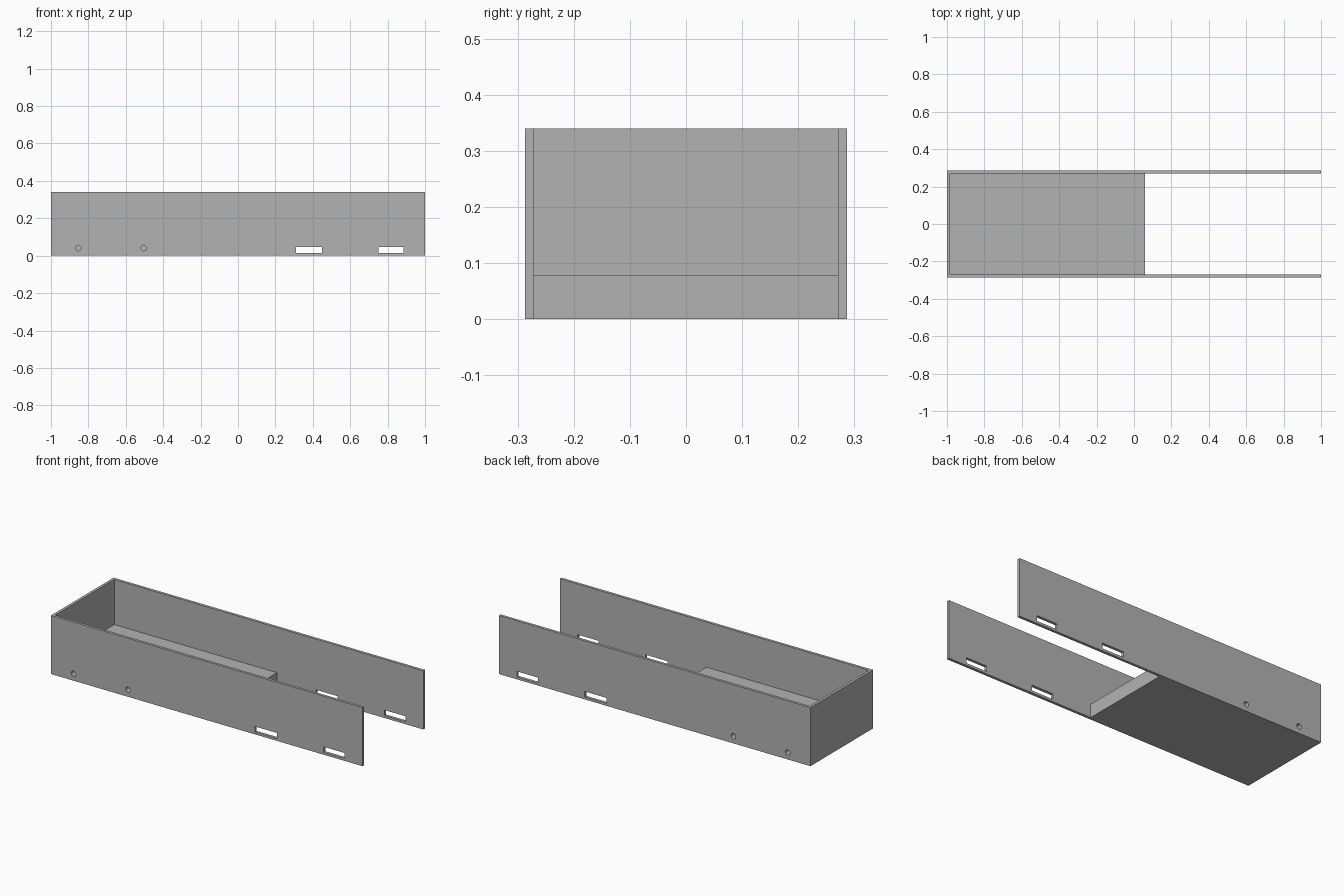
import bpy
import bmesh
import math
from mathutils import Matrix, Vector

default = bpy.data.objects.get("Cube")
if default:
    bpy.data.objects.remove(default, do_unlink=True)

LENGTH, HALF_WIDTH, HEIGHT, WALL = 1.0, 0.287, 0.34, 0.016
INNER = HALF_WIDTH - WALL

grey = bpy.data.materials.new("plain grey")
grey.use_nodes = True
colour = (0.45, 0.45, 0.45, 1)
grey.diffuse_color = colour
grey.node_tree.nodes["Principled BSDF"].inputs["Base Color"].default_value = colour


def finish(name, bm):
    bmesh.ops.recalc_face_normals(bm, faces=bm.faces)
    mesh = bpy.data.meshes.new(name)
    bm.to_mesh(mesh)
    bm.free()
    mesh.materials.append(grey)
    obj = bpy.data.objects.new(name, mesh)
    bpy.context.collection.objects.link(obj)
    return obj


def box(name, low, high):
    low, high = Vector(low), Vector(high)
    bm = bmesh.new()
    place = Matrix.Translation((low + high) / 2) @ Matrix.Diagonal((high - low).to_4d())
    bmesh.ops.create_cube(bm, size=1, matrix=place)
    return finish(name, bm)


def peg(name, x, y, z, radius, depth):
    bm = bmesh.new()
    place = Matrix.Translation((x, y, z)) @ Matrix.Rotation(math.pi / 2, 4, 'X')
    bmesh.ops.create_cone(bm, cap_ends=True, segments=32, radius1=radius,
                          radius2=radius, depth=depth, matrix=place)
    return finish(name, bm)


def combine(target, tool, operation):
    mod = target.modifiers.new(operation, 'BOOLEAN')
    mod.operation, mod.solver, mod.object = operation, 'EXACT', tool
    bpy.context.view_layer.objects.active = target
    bpy.ops.object.modifier_apply(modifier=mod.name)
    bpy.data.objects.remove(tool, do_unlink=True)


# U-shaped walls, open at the left end
outline = [(LENGTH, HALF_WIDTH), (-LENGTH, HALF_WIDTH), (-LENGTH, -HALF_WIDTH),
           (LENGTH, -HALF_WIDTH), (LENGTH, -INNER), (WALL - LENGTH, -INNER),
           (WALL - LENGTH, INNER), (LENGTH, INNER)]
bm = bmesh.new()
face = bm.faces.new([bm.verts.new((x, y, 0)) for x, y in outline])
raised = bmesh.ops.extrude_face_region(bm, geom=[face])["geom"]
bmesh.ops.translate(bm, vec=(0, 0, HEIGHT),
                    verts=[v for v in raised if isinstance(v, bmesh.types.BMVert)])
tray = finish("tray_body", bm)

# Thick floor block
floor = box("floor_block", (WALL / 2 - LENGTH, -INNER - WALL / 2, 0),
            (0.06, INNER + WALL / 2, 0.078))
combine(tray, floor, 'UNION')

# Slots and blind screw holes in both long walls
for side in (-1, 1):
    y = side * HALF_WIDTH
    for start, end in ((0.31, 0.45), (0.75, 0.885)):
        slot = box("slot_cutter", (start, y - 0.04, 0.014), (end, y + 0.04, 0.046))
        combine(tray, slot, 'DIFFERENCE')
    for x in (-0.855, -0.505):
        combine(tray, peg("hole_cutter", x, y, 0.041, 0.015, 0.1), 'DIFFERENCE')

bpy.ops.object.select_all(action='DESELECT')
tray.select_set(True)
bpy.context.view_layer.objects.active = tray
bpy.ops.object.shade_smooth_by_angle(angle=math.radians(30))
